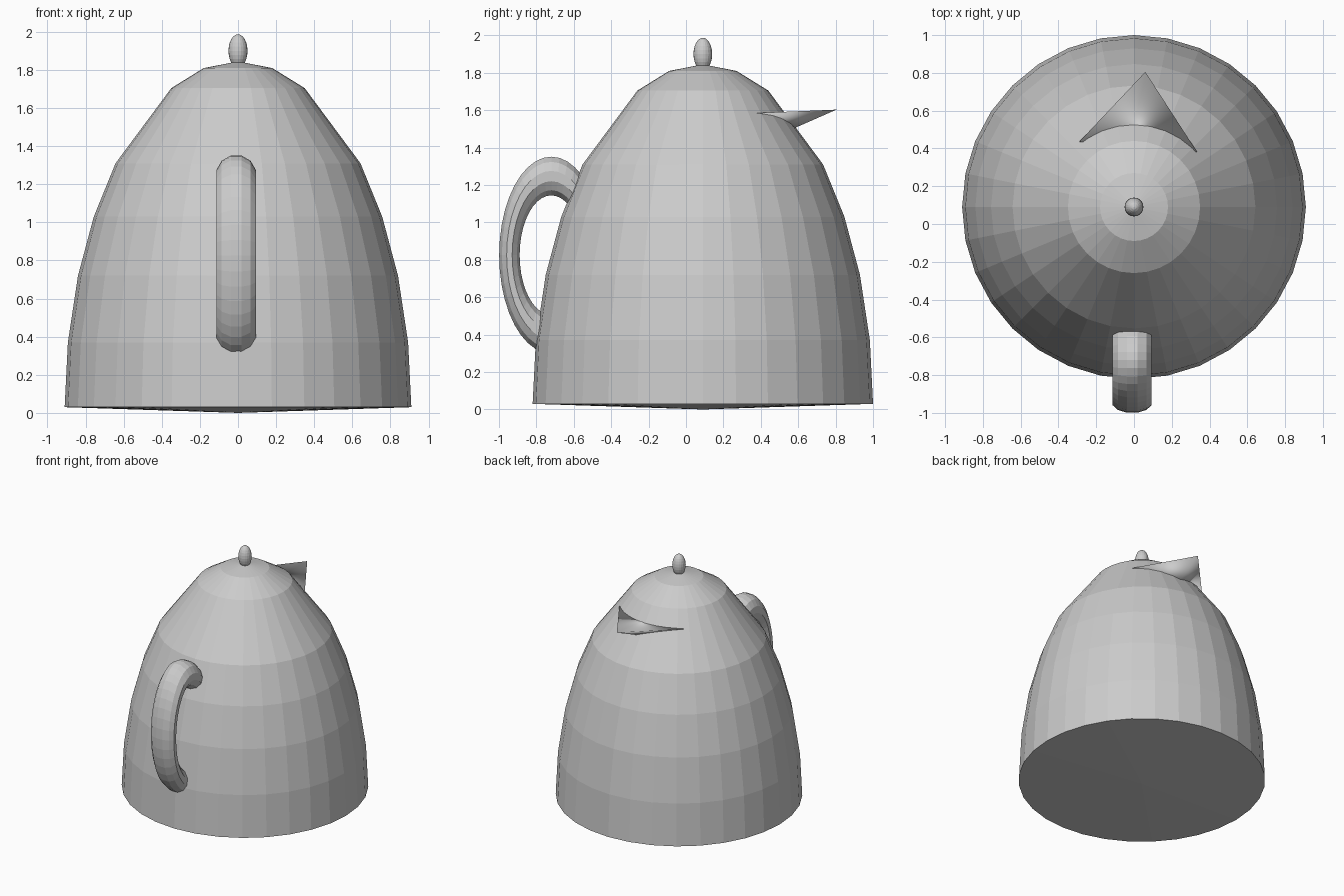
import bpy, bmesh, math
from mathutils import Matrix

if "Cube" in bpy.data.objects:
    bpy.data.objects.remove(bpy.data.objects["Cube"])

grey = bpy.data.materials.new("light grey")
grey.diffuse_color = (0.6, 0.6, 0.6, 1)
grey.use_nodes = True
grey.node_tree.nodes["Principled BSDF"].inputs["Base Color"].default_value = grey.diffuse_color


def finish(name, bm, smooth=False):
    bmesh.ops.recalc_face_normals(bm, faces=bm.faces[:])
    me = bpy.data.meshes.new(name)
    for f in bm.faces:
        f.smooth = smooth
    bm.to_mesh(me)
    bm.free()
    me.materials.append(grey)
    ob = bpy.data.objects.new(name, me)
    bpy.context.collection.objects.link(ob)
    return ob


def lathe(name, profile, cx, cy, n, smooth=False):
    """Revolve (radius, z) points; zero radius makes a pole."""
    bm = bmesh.new()
    rings = []
    for r, z in profile:
        count = 1 if r == 0 else n
        rings.append([bm.verts.new((cx + r * math.cos(2 * math.pi * i / n),
                                    cy + r * math.sin(2 * math.pi * i / n), z))
                      for i in range(count)])
    for a, b in zip(rings, rings[1:]):
        for i in range(n):
            j = (i + 1) % n
            vs = [a[i % len(a)], a[j % len(a)], b[j % len(b)], b[i % len(b)]]
            bm.faces.new(list(dict.fromkeys(vs)))
    return finish(name, bm, smooth)


# Domed body with slightly dished base
lathe("body", [(0, 0.0), (0.91, 0.03), (0.893, 0.37), (0.84, 0.72), (0.757, 1.03),
               (0.643, 1.31), (0.35, 1.705), (0.18, 1.81), (0, 1.845)], 0, 0.09, 32)

# Egg-shaped lid knob
knob = [(0.05 * math.sin(math.pi * k / 12) if 0 < k < 12 else 0,
         1.90 - 0.087 * math.cos(math.pi * k / 12)) for k in range(13)]
lathe("lid_knob", knob, 0, 0.09, 20)

# Oval ring handle, half sunk into the body
bm = bmesh.new()
N, M, R, r = 40, 12, 0.423, 0.107
ring = []
for i in range(N):
    a = 2 * math.pi * i / N
    row = []
    for j in range(M):
        b = 2 * math.pi * (j + 0.5) / M
        d = R + r * math.cos(b)
        row.append(bm.verts.new((-0.01 + r * math.sin(b),
                                 -0.72 + 0.53 * d * math.cos(a),
                                 0.825 + d * math.sin(a))))
    ring.append(row)
for i in range(N):
    for j in range(M):
        p, q = ring[i], ring[(i + 1) % N]
        k = (j + 1) % M
        bm.faces.new((p[j], q[j], q[k], p[k]))
finish("handle", bm)

# Beak-like pouring spout
bm = bmesh.new()
tip, left, right, low = [bm.verts.new(c) for c in (
    (0.06, 0.805, 1.603), (-0.29, 0.435, 1.585), (0.335, 0.38, 1.585), (0.03, 0.45, 1.447))]
for f in ((tip, left, right), (tip, low, left), (tip, right, low), (left, low, right)):
    bm.faces.new(f)
finish("spout", bm, True)
